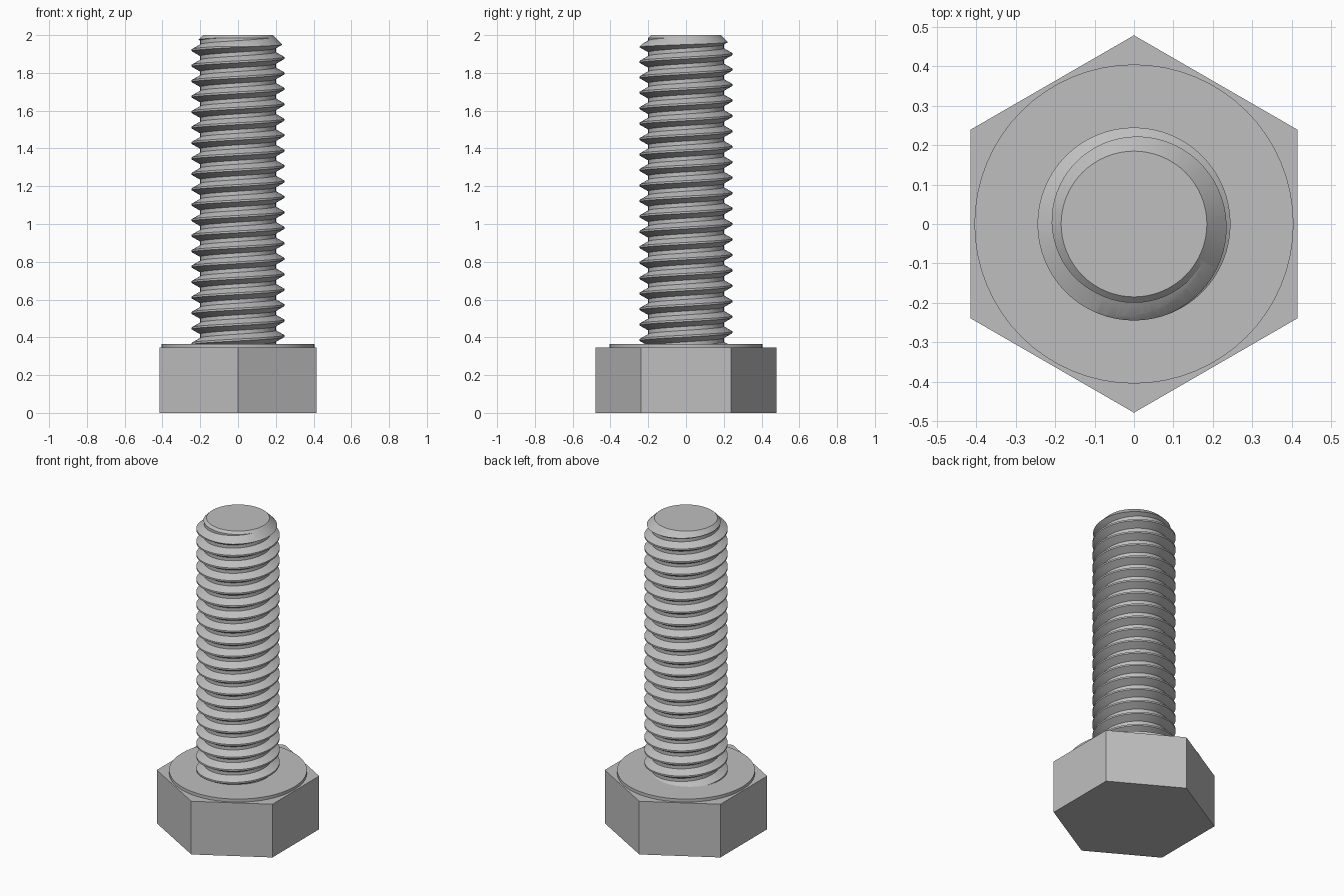
import bpy, bmesh
from math import pi, sin, cos, radians

cube = bpy.data.objects.get("Cube")
if cube:
    bpy.data.objects.remove(cube)

steel = bpy.data.materials.new("grey steel")
steel.use_nodes = True
GREY = (0.52, 0.52, 0.52, 1)
steel.diffuse_color = GREY
steel.node_tree.nodes["Principled BSDF"].inputs["Base Color"].default_value = GREY

SEG = 64
TOP = 2.0


def finish(name, bm):
    """Turn a bmesh into a scene object with the steel material."""
    bmesh.ops.recalc_face_normals(bm, faces=bm.faces[:])
    mesh = bpy.data.meshes.new(name)
    bm.to_mesh(mesh)
    bm.free()
    mesh.materials.append(steel)
    obj = bpy.data.objects.new(name, mesh)
    bpy.context.collection.objects.link(obj)
    return obj


def lathe(name, profile, sides):
    """Closed solid from (radius, height) rings, one corner facing +y."""
    bm = bmesh.new()
    rings = []
    for r, z in profile:
        angles = [pi / 2 + 2 * pi * k / sides for k in range(sides)]
        rings.append([bm.verts.new((r * cos(a), r * sin(a), z)) for a in angles])
    for low, high in zip(rings, rings[1:]):
        for k in range(sides):
            n = (k + 1) % sides
            bm.faces.new((low[k], low[n], high[n], high[k]))
    bm.faces.new(rings[0])
    bm.faces.new(rings[-1])
    return finish(name, bm)


def threaded_rod(name, pitch, crest, root, start, turns):
    """Right-handed helical thread, closed at both ends by fans."""
    bm = bmesh.new()
    section = [(crest, -pitch / 16), (crest, pitch / 16),
               (root, pitch * 3 / 8), (root, pitch * 5 / 8)]
    rows = []
    for i in range(SEG * turns + 1):
        a = 2 * pi * i / SEG
        z = start + pitch * i / SEG
        rows.append([bm.verts.new((r * cos(a), r * sin(a), z + dz)) for r, dz in section])

    # Each section ends on the first point of the next turn
    for i in range(SEG * (turns - 1)):
        here = rows[i] + rows[i + SEG][:1]
        ahead = rows[i + 1] + rows[i + 1 + SEG][:1]
        for j in range(4):
            bm.faces.new((here[j], ahead[j], ahead[j + 1], here[j + 1]))
    for v in [v for v in bm.verts if not v.link_faces]:
        bm.verts.remove(v)

    # End caps
    border = [e for e in bm.edges if e.is_boundary]
    low = bm.verts.new((0, 0, start + pitch / 2))
    high = bm.verts.new((0, 0, start + pitch * (turns - 0.5)))
    for e in border:
        a, b = e.verts
        bm.faces.new((a, b, low if a.co.z < 1 else high))
    return finish(name, bm)


def smooth(obj):
    bpy.ops.object.select_all(action='DESELECT')
    obj.select_set(True)
    bpy.context.view_layer.objects.active = obj
    bpy.ops.object.shade_smooth_by_angle(angle=radians(25))


# Hexagonal head and the round raised face on it
lathe("hex_head", [(0.479, 0), (0.479, 0.345)], 6)
washer_face = lathe("washer_face", [(0.405, 0.335), (0.405, 0.365)], SEG)

# Threaded shank, trimmed to length with a chamfered tip
PITCH = 0.0818
shank = threaded_rod("threaded_shank", PITCH, 0.245, 0.2, 1.92 - PITCH * 20.5, 23)
trim = lathe("shank_trim", [(0.3, 0.35), (0.3, TOP - 0.115), (0.185, TOP)], SEG)
trim.hide_render = True

cut = shank.modifiers.new("trim", 'BOOLEAN')
cut.operation = 'INTERSECT'
cut.solver = 'EXACT'
cut.object = trim
bpy.ops.object.select_all(action='DESELECT')
shank.select_set(True)
bpy.context.view_layer.objects.active = shank
bpy.ops.object.modifier_apply(modifier=cut.name)
bpy.data.objects.remove(trim)

for part in (washer_face, shank):
    smooth(part)
